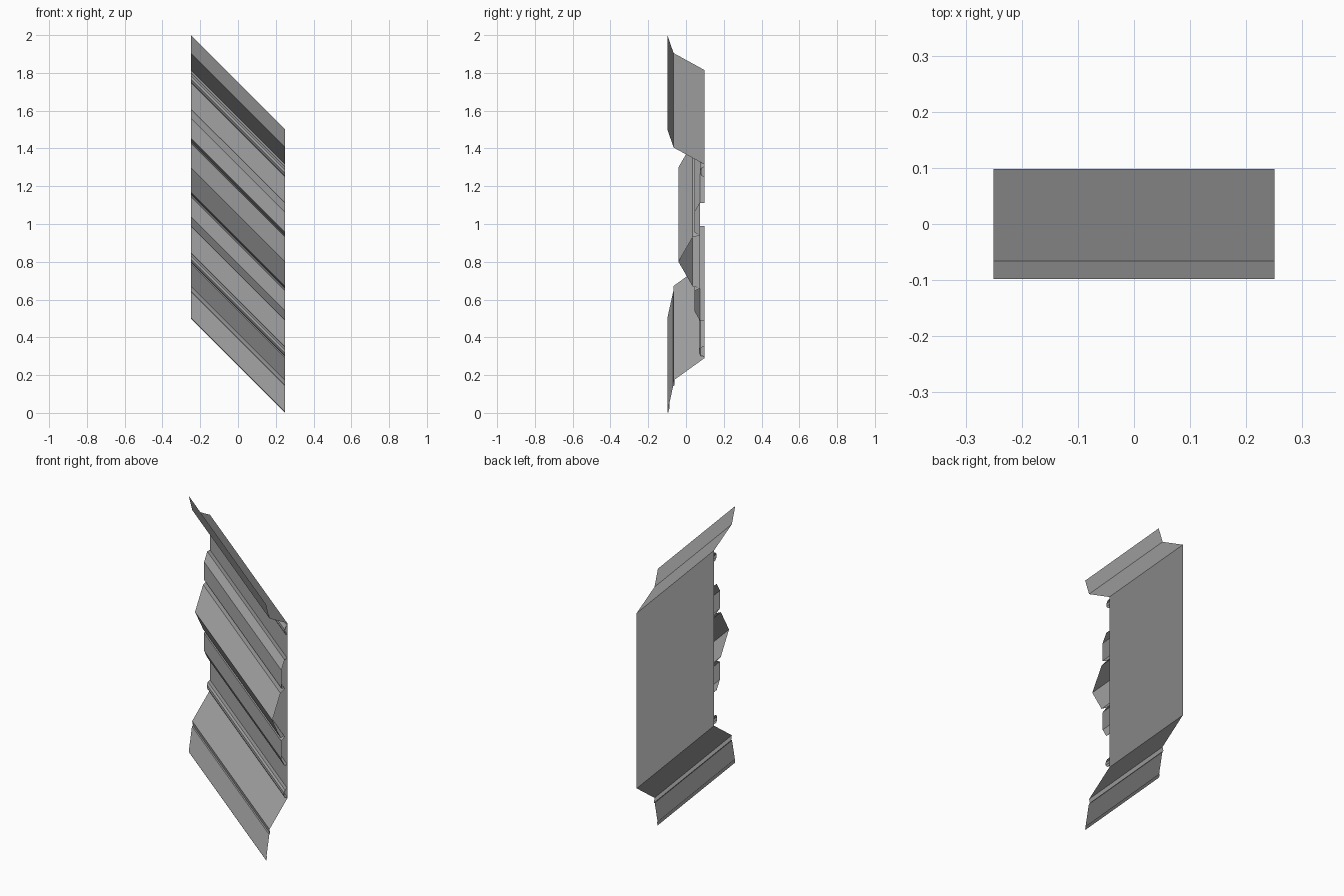
import bpy

cube = bpy.data.objects.get("Cube")
if cube:
    bpy.data.objects.remove(cube, do_unlink=True)

grey = bpy.data.materials.new("plain grey")
grey.use_nodes = True
colour = (0.36, 0.36, 0.36, 1)
grey.diffuse_color = colour
grey.node_tree.nodes["Principled BSDF"].inputs["Base Color"].default_value = colour

HALF = 0.25    # half the panel width
DROP = 0.5     # how far the sloped run falls from right to left
BACK = 0.098   # depth of the flat back sheet
MIDDLE = 0.8   # height of the centre ridge at the low end


def sloped_sheet(name, profile):
    """Sweep a (y, z) profile, listed top to bottom, down the sloped run."""
    verts, faces = [], []
    for y, z in profile:
        verts += [(-HALF, y, z + DROP), (HALF, y, z)]
    for i in range(len(profile) - 1):
        a = 2 * i
        faces.append((a, a + 2, a + 3, a + 1))
    mesh = bpy.data.meshes.new(name)
    mesh.from_pydata(verts, [], faces)
    mesh.materials.append(grey)
    obj = bpy.data.objects.new(name, mesh)
    bpy.context.collection.objects.link(obj)
    return obj


def mirrored(profile):
    """Flip a profile about the centre ridge, keeping it top to bottom."""
    return [(y, 2 * MIDDLE - z) for y, z in reversed(profile)]


# Folded sheet: top flap, shelf, flat back, lower slope, lip and bottom flap
sloped_sheet("back_panel", [
    (-0.098, 1.5), (-0.066, 1.405), (BACK, 1.315), (BACK, 0.29),
    (-0.066, 0.172), (-0.06, 0.145), (-0.068, 0.142),
    (-0.098, 0.005), (-0.095, 0.0), (-0.088, 0.022)])

# Centre ridge
slope = [(0.075, 0.94), (0.035, 0.93), (-0.04, MIDDLE)]
sloped_sheet("centre_ridge", slope + mirrored(slope)[1:])

# Moulding bars above and below the ridge
bar = [(BACK, 1.11), (0.073, 1.11), (0.044, 1.06), (0.044, 0.955), (0.075, 0.94)]
sloped_sheet("upper_bar", bar)
sloped_sheet("lower_bar", mirrored(bar))

# Small beads at the edges of the back sheet
bead = [(BACK, 1.302), (0.084, 1.298), (0.075, 1.285),
        (0.075, 1.267), (0.084, 1.254), (BACK, 1.25)]
sloped_sheet("upper_bead", bead)
sloped_sheet("lower_bead", [(y - 0.006 if y < 0.09 else y, z) for y, z in mirrored(bead)])
